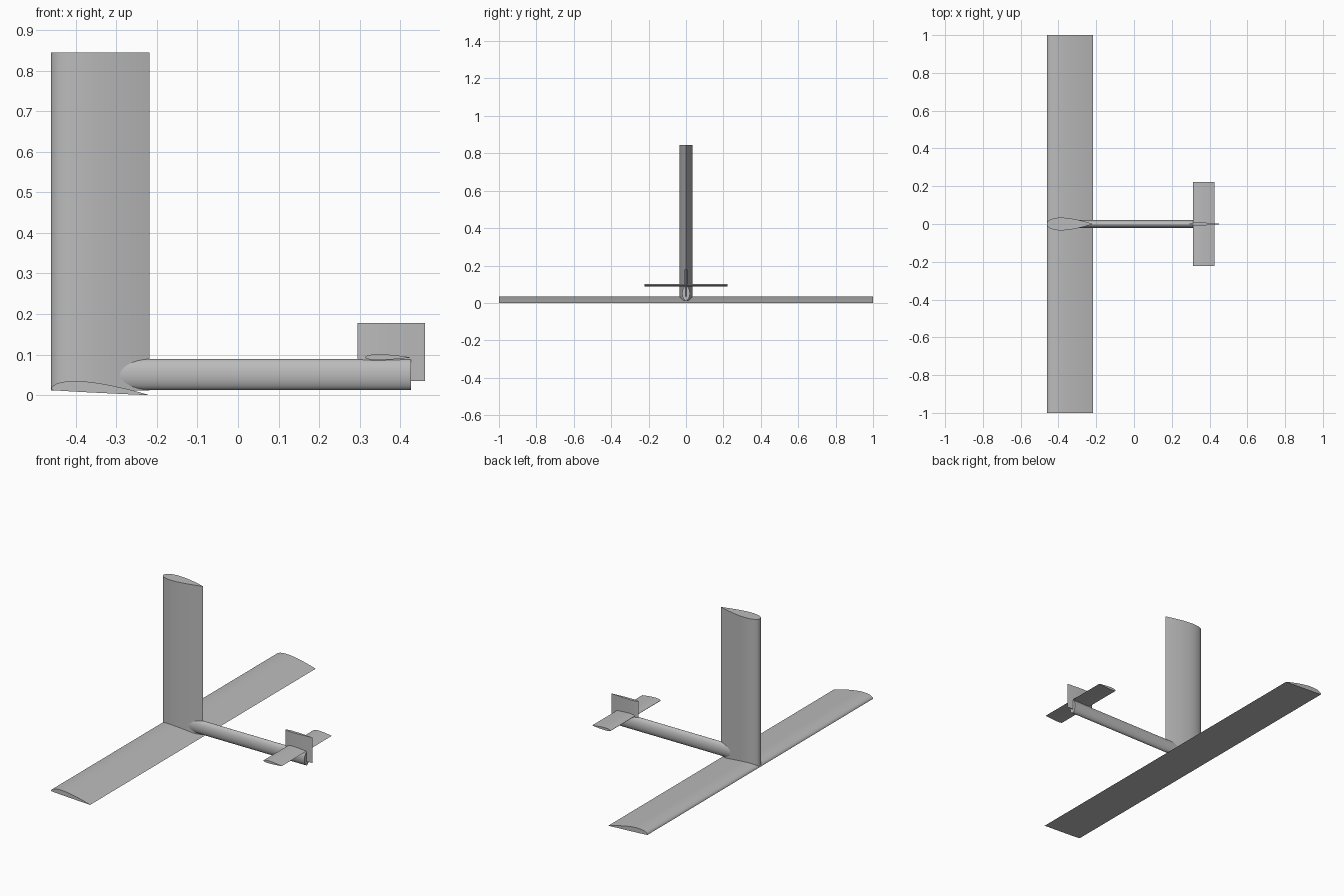
import bpy, bmesh, math
from mathutils import Vector

cube = bpy.data.objects.get("Cube")
if cube:
    bpy.data.objects.remove(cube, do_unlink=True)

grey = bpy.data.materials.new("light grey")
grey.use_nodes = True
grey.diffuse_color = (0.5, 0.5, 0.5, 1)
grey.node_tree.nodes["Principled BSDF"].inputs["Base Color"].default_value = (0.5, 0.5, 0.5, 1)


def foil(chord, upper, lower, steps=20):
    """Closed outline of a wing section: (distance from nose, offset) pairs."""
    def half(s):
        return (2.969 * math.sqrt(s) - 1.26 * s - 3.516 * s**2
                + 2.843 * s**3 - 1.036 * s**4)
    stations = [(1 - math.cos(math.pi * i / steps)) / 2 for i in range(steps + 1)]
    top = [(s * chord, half(s) * upper) for s in stations]
    bottom = [(s * chord, -half(s) * lower) for s in stations[1:-1]]
    return top + bottom[::-1]


def extrude(name, outline, direction):
    """Solid made by sweeping a closed outline along a direction."""
    bm = bmesh.new()
    face = bm.faces.new([bm.verts.new(p) for p in outline])
    swept = bmesh.ops.extrude_face_region(bm, geom=[face], use_keep_orig=True)
    moved = [g for g in swept["geom"] if isinstance(g, bmesh.types.BMVert)]
    bmesh.ops.translate(bm, verts=moved, vec=Vector(direction))
    bmesh.ops.recalc_face_normals(bm, faces=bm.faces)
    mesh = bpy.data.meshes.new(name)
    bm.to_mesh(mesh)
    bm.free()
    mesh.materials.append(grey)
    obj = bpy.data.objects.new(name, mesh)
    bpy.context.collection.objects.link(obj)
    bpy.ops.object.select_all(action="DESELECT")
    obj.select_set(True)
    bpy.context.view_layer.objects.active = obj
    bpy.ops.object.shade_smooth_by_angle(angle=math.radians(35))
    return obj


# Main wing: arched top, flat underside, trailing edge lowered
chord = 0.243
wing = [(-0.461 + d, -1, 0.013 * (1 - d / chord) + h) for d, h in foil(chord, 0.0255, 0.001)]
extrude("main_wing", wing, (0, 2, 0))

# Mast: upright symmetric section
mast = [(-0.461 + d, h, 0.012) for d, h in foil(chord, 0.034, 0.034)]
extrude("mast", mast, (0, 0, 0.833))

# Fuselage: oval tube, its nose buried in the mast
sides = 40
oval = [(-0.34, 0.0205 * math.cos(a), 0.051 + 0.038 * math.sin(a))
        for a in (2 * math.pi * i / sides for i in range(sides))]
extrude("fuselage", oval, (0.767, 0, 0))

# Tail: horizontal stabiliser and vertical fin
stabiliser = [(0.313 + d, -0.222, 0.093 + h) for d, h in foil(0.114, 0.008, 0.006)]
extrude("tail_stabiliser", stabiliser, (0, 0.444, 0))
fin = [(0.294 + d, h, 0.035) for d, h in foil(0.167, 0.008, 0.008)]
extrude("tail_fin", fin, (0, 0, 0.143))
